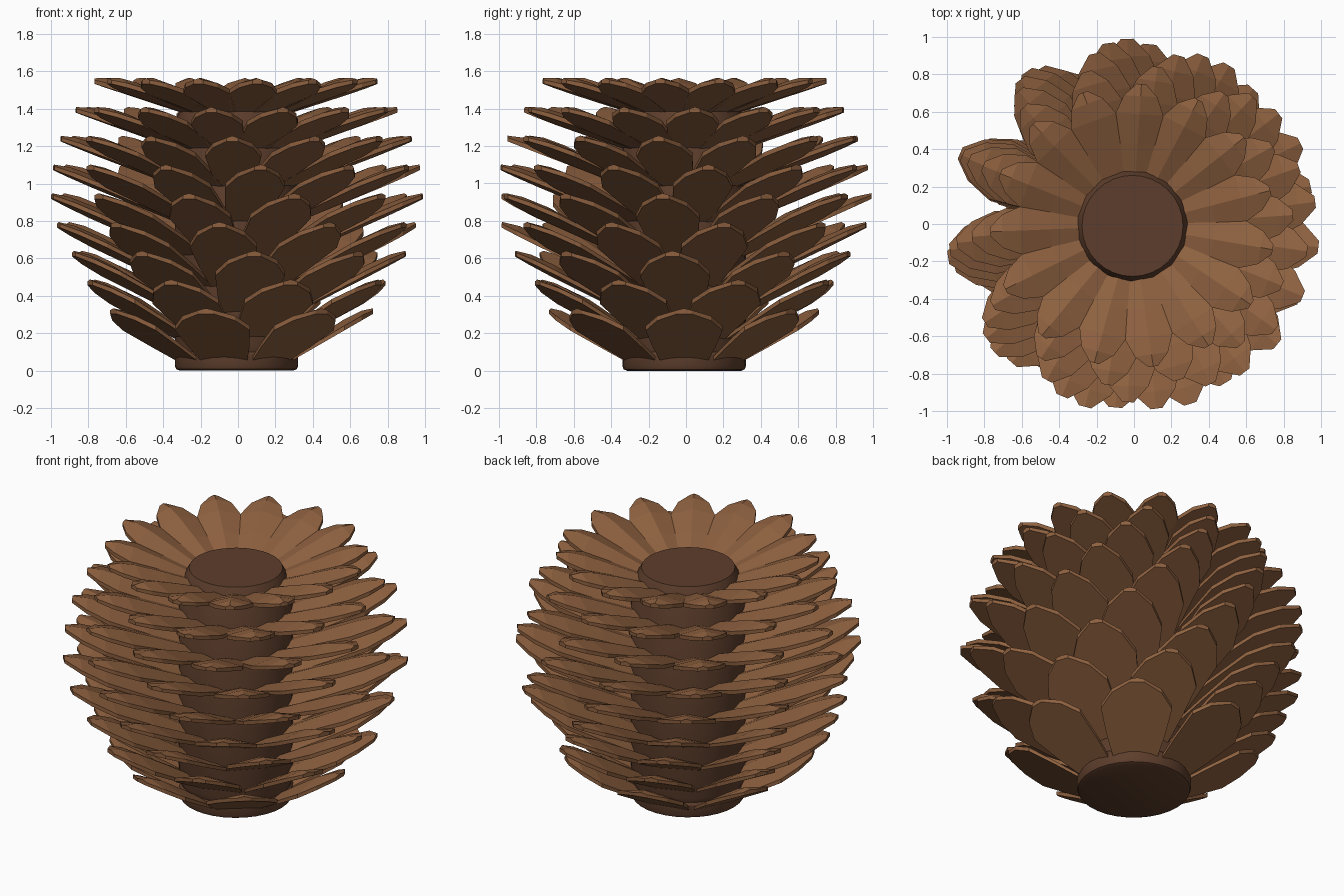
import bpy, bmesh
from math import sin, cos, tan, radians, pi

if "Cube" in bpy.data.objects:
    bpy.data.objects.remove(bpy.data.objects["Cube"])

AX, AY = -0.008, -0.01        # cone axis


def material(name, col):
    m = bpy.data.materials.new(name)
    m.diffuse_color = (*col, 1)
    m.use_nodes = True
    m.node_tree.nodes["Principled BSDF"].inputs["Base Color"].default_value = m.diffuse_color
    return m


def finish(bm, name, mat):
    bmesh.ops.recalc_face_normals(bm, faces=bm.faces)
    me = bpy.data.meshes.new(name)
    bm.to_mesh(me)
    bm.free()
    me.materials.append(mat)
    ob = bpy.data.objects.new(name, me)
    ob.location = (AX, AY, 0)
    bpy.context.collection.objects.link(ob)
    return ob


scale_mat = material("scale_brown", (0.27, 0.118, 0.05))
core_mat = material("core_brown", (0.11, 0.048, 0.025))

# Core: lathed profile with a softened foot and a narrower top disc
profile = [(0.305, 0), (0.323, 0.008), (0.33, 0.025), (0.33, 0.085), (0.32, 0.1),
           (0.33, 0.13), (0.33, 1.34), (0.27, 1.45)]
bm = bmesh.new()
N = 32
rings = [[bm.verts.new((r * cos(2 * pi * i / N), r * sin(2 * pi * i / N), z))
          for i in range(N)] for r, z in profile]
for a, b in zip(rings, rings[1:]):
    for i in range(N):
        j = (i + 1) % N
        bm.faces.new((a[i], a[j], b[j], b[i]))
bm.faces.new(rings[0][::-1])
bm.faces.new(rings[-1])
core = finish(bm, "core", core_mat)
bpy.context.view_layer.objects.active = core
core.select_set(True)
bpy.ops.object.shade_smooth_by_angle(angle=radians(30))

# One scale: position along length, half width factor, rim thickness, ridge height
SECTIONS = [(0, 0.5, 0.02, 0.03), (0.4, 0.82, 0.022, 0.05), (0.7, 1.0, 0.025, 0.06),
            (0.88, 0.7, 0.025, 0.052), (1, 0.2, 0.02, 0.03)]
R_IN = 0.22


def add_scale(bm, ang, r_tip, z_tip, half, tilt):
    loops = []
    for t, w, rim, ridge in SECTIONS:
        r = R_IN + (r_tip - R_IN) * t
        z = z_tip - (r_tip - r) * tan(tilt)
        h = half * w
        pts = [(-h, z), (h, z), (h, z + rim), (0, z + ridge), (-h, z + rim)]
        loops.append([bm.verts.new((r * cos(ang) - s * sin(ang),
                                    r * sin(ang) + s * cos(ang), q)) for s, q in pts])
    for a, b in zip(loops, loops[1:]):
        for i in range(5):
            j = (i + 1) % 5
            bm.faces.new((a[i], a[j], b[j], b[i]))
    bm.faces.new(loops[0][::-1])
    bm.faces.new(loops[-1])


# Nine rings, one more scale in each, every ring turned 0.45 of a step
TIP_R = [0.73, 0.835, 0.905, 0.975, 1.0, 0.985, 0.943, 0.86, 0.76]
WIDTH = [0.41, 0.39, 0.375, 0.36, 0.34, 0.32, 0.30, 0.28, 0.255]
for k in range(9):
    bm = bmesh.new()
    n = 7 + k
    for i in range(n):
        add_scale(bm, 2 * pi * (i + 0.45 * k) / n, TIP_R[k], 0.303 + 0.1537 * k,
                  WIDTH[k] / 2, radians(30 - 1.5 * k))
    finish(bm, f"scale_ring_{k + 1}", scale_mat)
